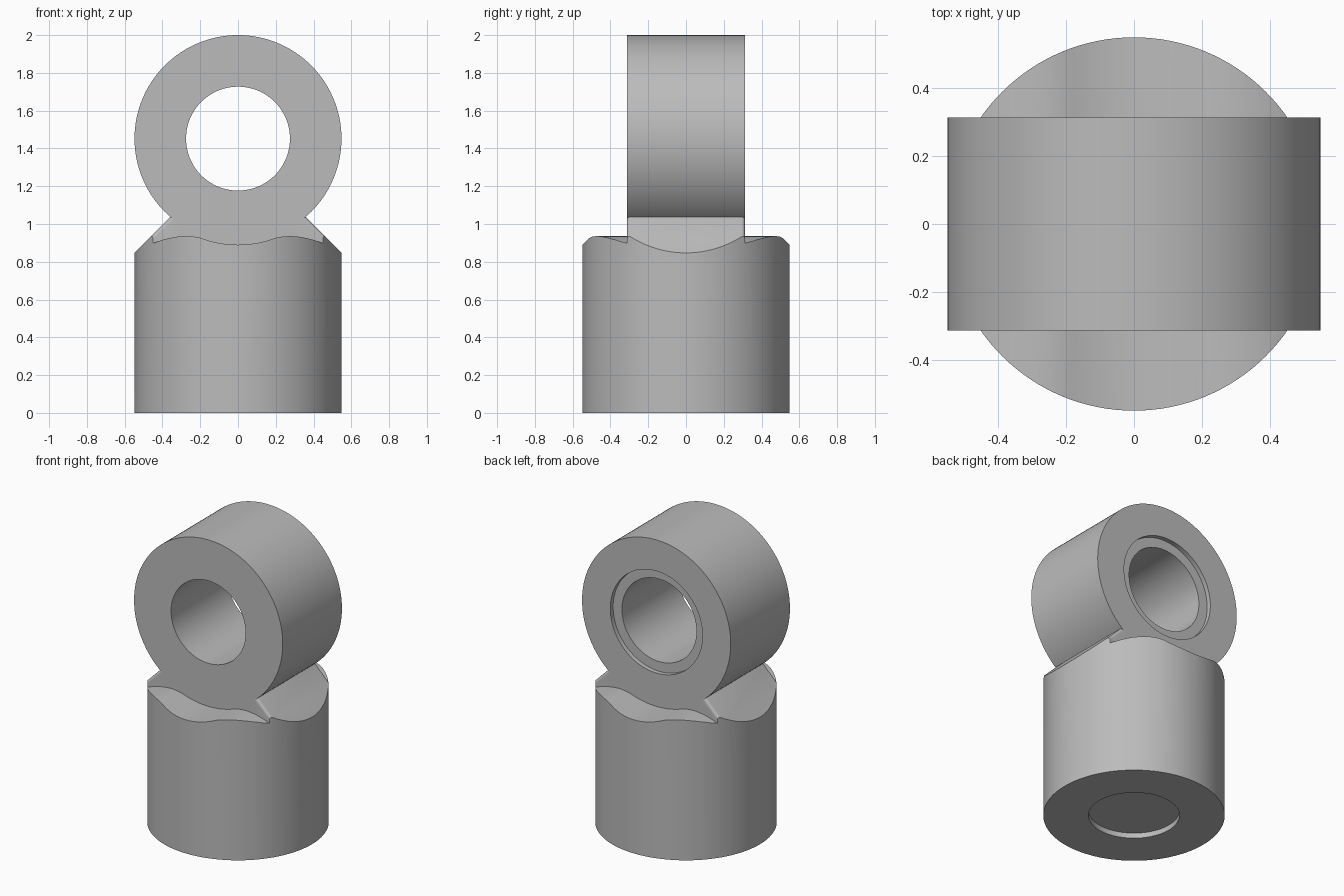
import bpy
import bmesh
from math import cos, sin, tau, radians
from mathutils import Matrix

if "Cube" in bpy.data.objects:
    bpy.data.objects.remove(bpy.data.objects["Cube"], do_unlink=True)

R = 0.548          # shared outer radius of post and ring
BORE = 0.275       # bore radius
RING_Z = 1.452     # ring centre height
HALF = 0.312       # half width of the ring


def prism(name, points, y0, y1, bevel=0.0):
    """Extrude an x-z outline along y, optionally rounding its sloped rims."""
    bm = bmesh.new()
    face = bm.faces.new([bm.verts.new((x, y0, z)) for x, z in points])
    new = bmesh.ops.extrude_face_region(bm, geom=[face])["geom"]
    verts = [g for g in new if isinstance(g, bmesh.types.BMVert)]
    bmesh.ops.translate(bm, vec=(0, y1 - y0, 0), verts=verts)
    bmesh.ops.recalc_face_normals(bm, faces=bm.faces)
    if bevel:
        rims = []
        for e in bm.edges:
            d = e.verts[1].co - e.verts[0].co
            if abs(d.x) > 0.01 and abs(d.z) > 0.01:
                rims.append(e)
        bmesh.ops.bevel(bm, geom=rims, offset=bevel, segments=4,
                        profile=0.5, affect="EDGES")
    mesh = bpy.data.meshes.new(name)
    bm.to_mesh(mesh)
    bm.free()
    obj = bpy.data.objects.new(name, mesh)
    bpy.context.collection.objects.link(obj)
    return obj


def disc(name, radius, y0, y1, z=0.0, n=128):
    """Cylinder along y centred on height z."""
    ring = [(radius * cos(tau * i / n), z + radius * sin(tau * i / n))
            for i in range(n)]
    return prism(name, ring, y0, y1)


def upright(name, radius, z0, z1):
    """Cylinder along z."""
    obj = disc(name, radius, z0, z1)
    obj.data.transform(Matrix.Rotation(radians(90), 4, "X"))
    return obj


def combine(target, tool, operation):
    mod = target.modifiers.new(operation.lower(), "BOOLEAN")
    mod.operation = operation
    mod.solver = "EXACT"
    mod.object = tool
    bpy.context.view_layer.objects.active = target
    bpy.ops.object.modifier_apply(modifier=mod.name)
    bpy.data.objects.remove(tool, do_unlink=True)


def mirrored(half):
    """Complete a right-hand outline with its mirror image."""
    return half + [(-x, z) for x, z in reversed(half) if x > 0]


# Round post with a wavy shoulder that cradles the ring
cradle = [(0.0, 0.890)]
for i in range(1, 9):
    x = 0.025 * i
    cradle.append((x, 1.45 - (0.56 ** 2 - x * x) ** 0.5))
cradle += [(0.24, 0.934), (0.28, 0.936), (0.32, 0.933), (0.36, 0.926),
           (0.40, 0.916), (0.45, 0.898), (0.50, 0.870), (0.60, 0.79)]
outline = mirrored(cradle[::-1])
outline = [(0.60, -0.2)] + outline + [(-0.60, -0.2)]
body = prism("eyelet_post", outline, -0.7, 0.7)
combine(body, upright("post_round", R, 0.0, 1.5), "INTERSECT")

# Sloped neck between post and ring
neck = prism("neck", mirrored([(0.65, 0.5), (0.65, 0.745), (0.30, 1.095)]),
             -HALF, HALF, bevel=0.018)
combine(neck, upright("neck_round", R, 0.4, 1.5), "INTERSECT")
combine(body, neck, "UNION")

# Ring, its bore, the rear counterbore and the recess underneath
combine(body, disc("ring", R, -HALF, HALF, RING_Z), "UNION")
combine(body, disc("bore", BORE, -0.5, 0.5, RING_Z), "DIFFERENCE")
combine(body, disc("counterbore", 0.34, HALF - 0.03, 0.5, RING_Z), "DIFFERENCE")
combine(body, upright("base_recess", BORE, -0.1, 0.035), "DIFFERENCE")

# Single grey finish
grey = bpy.data.materials.new("plain_grey")
grey.use_nodes = True
color = (0.5, 0.5, 0.5, 1.0)
grey.diffuse_color = color
grey.node_tree.nodes["Principled BSDF"].inputs["Base Color"].default_value = color
body.data.materials.clear()
body.data.materials.append(grey)
for p in body.data.polygons:
    p.material_index = 0

bpy.ops.object.select_all(action="DESELECT")
body.select_set(True)
bpy.context.view_layer.objects.active = body
bpy.ops.object.shade_smooth_by_angle(angle=radians(25))
